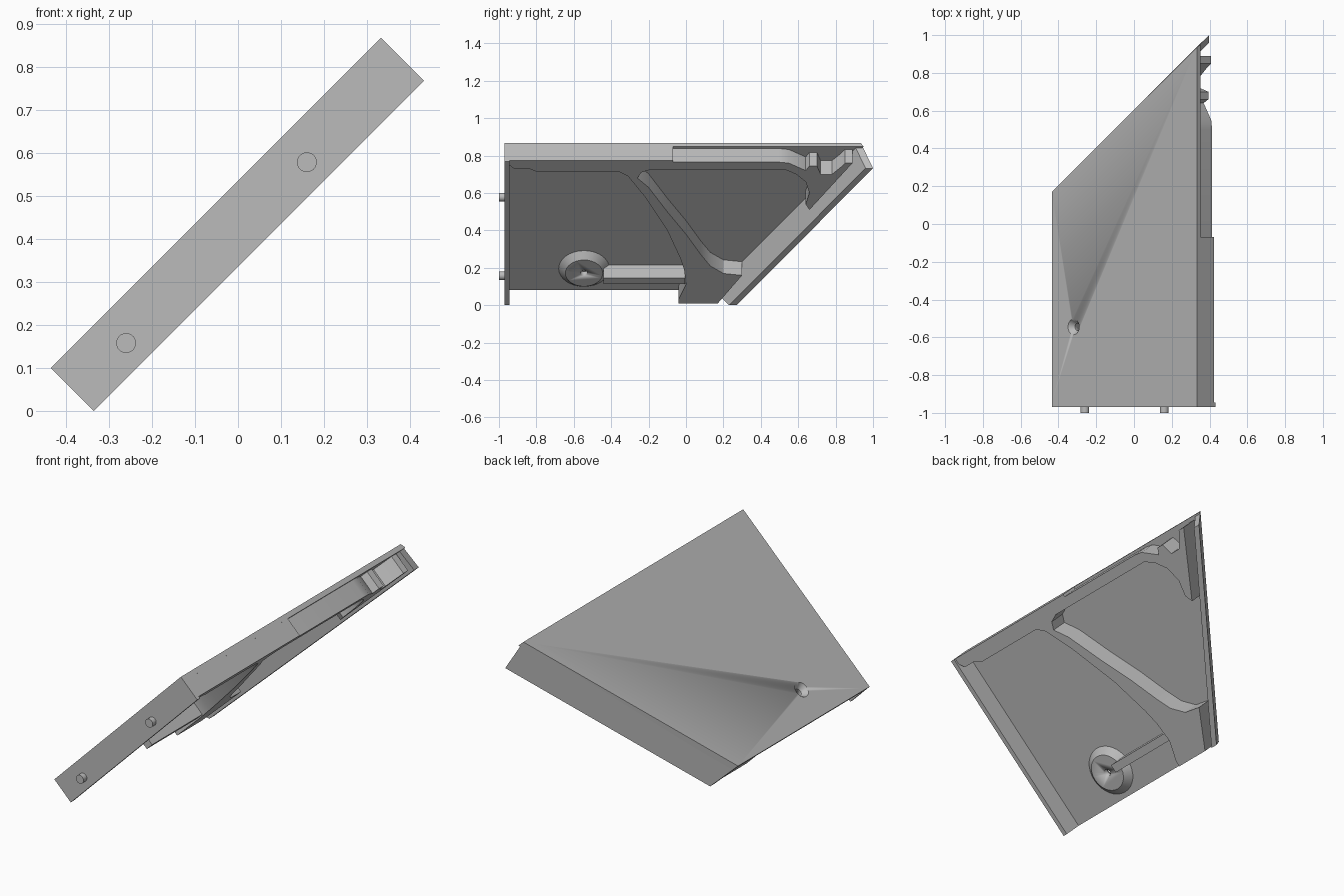
import bpy
import bmesh
import math
from mathutils import Matrix

old = bpy.data.objects.get("Cube")
if old:
    bpy.data.objects.remove(old, do_unlink=True)

# Sloping frame: local x climbs the slope, local y runs to the back,
# and depth is measured from the top face down into the underside.
ROOT = math.sqrt(0.5)
SLOPE = Matrix(((ROOT, 0, -ROOT, -0.435),
                (0, 1, 0, 0),
                (ROOT, 0, ROOT, 0.1),
                (0, 0, 0, 1)))
LENGTH = 1.085
RIM = 0.141
SKIN = 0.027
FRAME = 0.13
FRONT = -0.97
INNER_FRONT = -0.945

grey = bpy.data.materials.new("plain_grey")
grey.use_nodes = True
grey.diffuse_color = (0.5, 0.5, 0.5, 1)
grey.node_tree.nodes["Principled BSDF"].inputs["Base Color"].default_value = grey.diffuse_color


def finish(name, bm, matrix=SLOPE):
    """Turn a bmesh into a shaded object placed on the slope."""
    bmesh.ops.recalc_face_normals(bm, faces=bm.faces)
    mesh = bpy.data.meshes.new(name)
    bm.to_mesh(mesh)
    bm.free()
    mesh.materials.append(grey)
    obj = bpy.data.objects.new(name, mesh)
    bpy.context.collection.objects.link(obj)
    obj.matrix_world = matrix
    bpy.ops.object.select_all(action='DESELECT')
    obj.select_set(True)
    bpy.context.view_layer.objects.active = obj
    bpy.ops.object.shade_smooth_by_angle(angle=math.radians(30))
    return obj


def loft(name, upper, upper_depth, lower, lower_depth):
    """Solid between two outlines at two depths."""
    bm = bmesh.new()
    top = [bm.verts.new((u, v, -upper_depth)) for u, v in upper]
    low = [bm.verts.new((u, v, -lower_depth)) for u, v in lower]
    bm.faces.new(top)
    bm.faces.new(low)
    for i in range(len(top)):
        j = (i + 1) % len(top)
        bm.faces.new((top[i], top[j], low[j], low[i]))
    return finish(name, bm)


def box(name, u0, u1, v0, v1, d0, d1):
    outline = [(u0, v0), (u1, v0), (u1, v1), (u0, v1)]
    return loft(name, outline, d0, outline, d1)


def turned(name, centre, rings):
    """Round solid lofted through (radius, depth) rings."""
    steps = 32
    angles = [math.tau * i / steps for i in range(steps)]
    bm = bmesh.new()
    loops = [[bm.verts.new((centre[0] + r * math.cos(a), centre[1] + r * math.sin(a), -d))
              for a in angles] for r, d in rings]
    bm.faces.new(loops[0])
    bm.faces.new(loops[-1])
    for a, b in zip(loops, loops[1:]):
        for i in range(steps):
            j = (i + 1) % steps
            bm.faces.new((a[i], a[j], b[j], b[i]))
    return finish(name, bm)


# Main sloping panel with a diagonal back edge
panel = loft("sloping_panel",
             [(0, INNER_FRONT), (LENGTH, INNER_FRONT), (LENGTH, 0.935), (0, 0.17)], 0,
             [(0, INNER_FRONT), (LENGTH, INNER_FRONT), (LENGTH, 0.95), (0, 0.19)], SKIN)

# Front flange and leaning back flange
box("front_flange", 0, LENGTH, FRONT, INNER_FRONT, 0, RIM)
loft("back_flange",
     [(0, 0.13), (LENGTH, 0.895), (LENGTH, 0.935), (0, 0.17)], 0,
     [(0, 0.23), (1.035, 0.96), (1.035, 1.0), (0, 0.27)], RIM)

# Raised reinforcing frame, outlined as (distance back, height of lower face)
upper_edge = [(-0.07, 0.775), (-0.07, 0.765), (0.5, 0.765), (0.55, 0.76),
              (0.64, 0.72), (0.66, 0.745), (0.7, 0.745), (0.72, 0.7),
              (0.78, 0.7), (0.83, 0.74), (0.85, 0.76), (0.89, 0.76)]
opening = [(0.66, 0.51), (0.64, 0.54), (0.66, 0.6), (0.64, 0.66), (0.59, 0.7),
           (0.53, 0.725), (-0.19, 0.725), (-0.24, 0.71), (-0.26, 0.68),
           (-0.2, 0.63), (-0.1, 0.5), (0, 0.38), (0.08, 0.27), (0.13, 0.21),
           (0.2, 0.17), (0.3, 0.16)]
front_edge = [(0.17, 0.01), (-0.04, 0.01), (-0.04, 0.03), (0, 0.11), (-0.01, 0.19),
              (-0.03, 0.25), (-0.1, 0.4), (-0.22, 0.58), (-0.31, 0.69),
              (-0.36, 0.715), (-0.8, 0.715), (-0.84, 0.73), (-0.92, 0.73),
              (INNER_FRONT, 0.75), (INNER_FRONT, 0.775)]
outline = [(max(0, min(LENGTH, (z - 0.1) / ROOT + FRAME)), y)
           for y, z in upper_edge + opening + front_edge]
loft("reinforcing_frame", outline, SKIN - 0.004, outline, FRAME)

# Rib joining the screw boss to the frame
box("boss_rib", 0.145, 0.19, -0.44, -0.005, SKIN - 0.004, 0.124)

# Screw boss with a countersunk hole through the panel
SCREW = (0.163, -0.545)
boss = turned("screw_boss", SCREW, [(0.138, SKIN - 0.002), (0.1, 0.062)])
cutter = turned("hole_cutter", SCREW, [(0.043, -0.002), (0.02, 0.03), (0.018, 0.08)])
cutter.hide_render = True
for part in (panel, boss):
    cut = part.modifiers.new("screw_hole", 'BOOLEAN')
    cut.operation = 'DIFFERENCE'
    cut.solver = 'EXACT'
    cut.object = cutter
    bpy.context.view_layer.objects.active = part
    bpy.ops.object.modifier_apply(modifier=cut.name)
bpy.data.objects.remove(cutter, do_unlink=True)

# Locating pins on the front flange
for side, x, z in (("lower", -0.26, 0.158), ("upper", 0.16, 0.578)):
    bm = bmesh.new()
    bmesh.ops.create_cone(bm, cap_ends=True, segments=24, radius1=0.023,
                          radius2=0.023, depth=0.04)
    place = Matrix.Translation((x, -0.98, z)) @ Matrix.Rotation(math.pi / 2, 4, 'X')
    finish(side + "_pin", bm, place)
